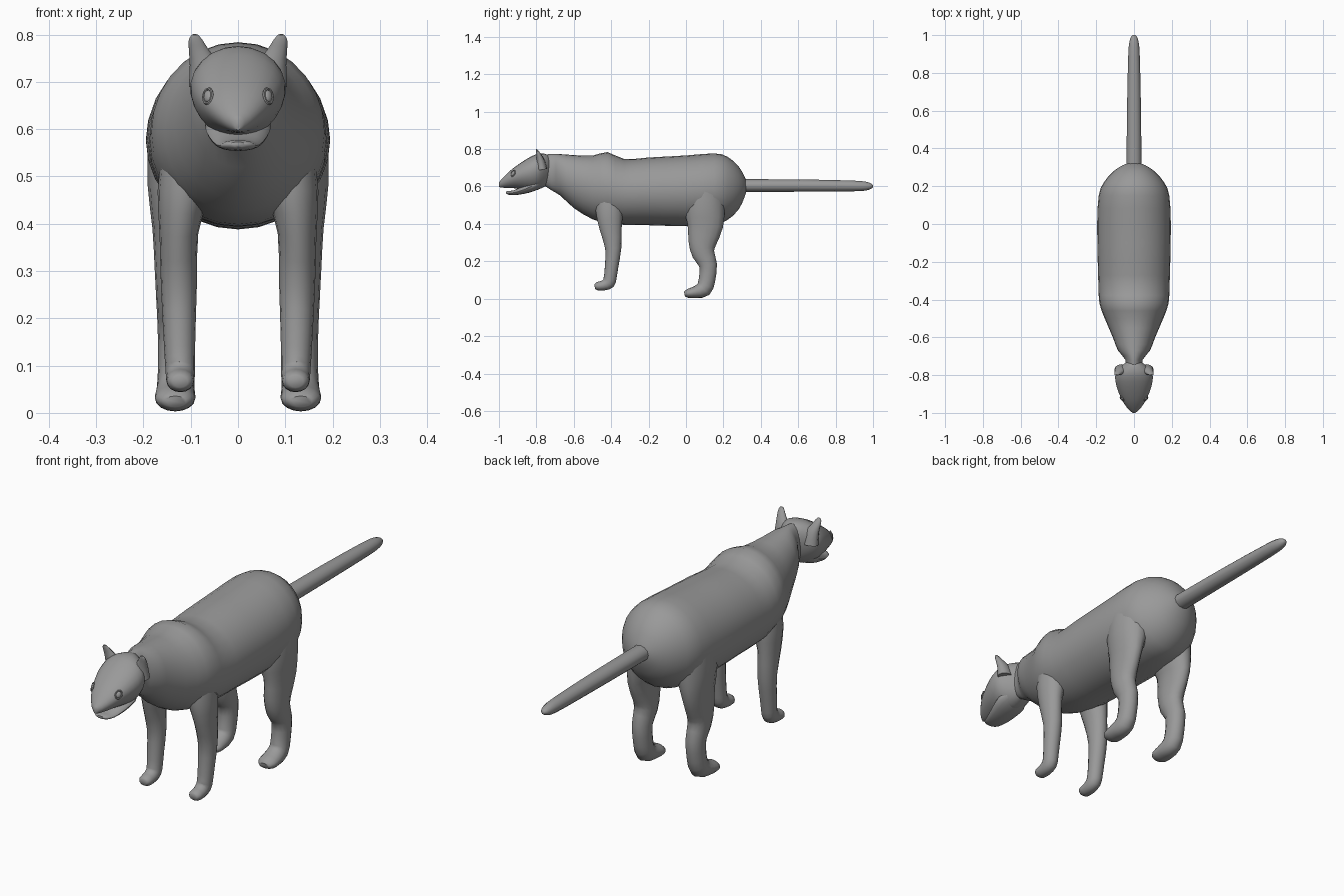
import bpy, bmesh, math
from mathutils import Vector, Matrix

if "Cube" in bpy.data.objects:
    bpy.data.objects.remove(bpy.data.objects["Cube"])

grey = bpy.data.materials.new("plain grey")
grey.diffuse_color = (0.32, 0.32, 0.32, 1)
grey.use_nodes = True
grey.node_tree.nodes["Principled BSDF"].inputs["Base Color"].default_value = grey.diffuse_color


def finish(name, bm, mirror=False):
    bmesh.ops.recalc_face_normals(bm, faces=bm.faces)
    me = bpy.data.meshes.new(name)
    bm.to_mesh(me)
    bm.free()
    me.materials.append(grey)
    ob = bpy.data.objects.new(name, me)
    bpy.context.collection.objects.link(ob)
    if mirror:
        ob.modifiers.new("Mirror", "MIRROR").use_mirror_merge = False
    bpy.ops.object.select_all(action='DESELECT')
    ob.select_set(True)
    bpy.context.view_layer.objects.active = ob
    bpy.ops.object.shade_smooth_by_angle(angle=math.radians(50))
    return ob


def smooth(st, n):
    """Catmull-Rom interpolation of stations, n steps per span."""
    out = []
    for i in range(len(st) - 1):
        p = [st[max(i - 1, 0)], st[i], st[i + 1], st[min(i + 2, len(st) - 1)]]
        for k in range(n):
            t = k / n
            out.append([0.5 * (2 * b + (c - a) * t + (2 * a - 5 * b + 4 * c - d) * t * t
                               + (3 * b - a - 3 * c + d) * t ** 3) for a, b, c, d in zip(*p)])
    return out + [list(st[-1])]


def loft(name, st, sides=20, steps=2, upright=False, taper=0, mirror=False):
    """Rings along a path: (x, y, z, half width in x, half depth)."""
    st = smooth(st, steps)
    bm = bmesh.new()
    rings = []
    for i, (x, y, z, rx, rd) in enumerate(st):
        a, b = st[max(i - 1, 0)], st[min(i + 1, len(st) - 1)]
        t = Vector((0, b[1] - a[1], b[2] - a[2])).normalized()
        v = Vector((0, 0, 1)) if upright else Vector((0, -t.z, t.y))
        ring = []
        for k in range(sides):
            w = 2 * math.pi * k / sides
            s = math.sin(w)
            p = Vector((x + rx * math.cos(w) * (1 + taper * s), y, z)) + v * rd * s
            ring.append(bm.verts.new(p))
        rings.append(ring)
    for r, q in zip(rings, rings[1:]):
        for k in range(sides):
            j = (k + 1) % sides
            bm.faces.new((r[k], r[j], q[j], q[k]))
    bm.faces.new(rings[0])
    bm.faces.new(rings[-1])
    return finish(name, bm, mirror)


def spine(rows):
    """(y, top, bottom, half width) to centred stations."""
    return [(0, y, (t + b) / 2, w, (t - b) / 2) for y, t, b, w in rows]


# Neck, shoulders, barrel and rump
loft("body", spine([
    (-0.78, .765, .62, .05), (-0.72, .775, .58, .045), (-0.67, .773, .55, .085),
    (-0.60, .768, .485, .112), (-0.50, .765, .425, .155), (-0.42, .784, .405, .183),
    (-0.33, .747, .395, .188), (-0.20, .755, .393, .192), (0.0, .766, .388, .195),
    (0.15, .777, .398, .187), (0.22, .76, .42, .160), (0.28, .71, .475, .108),
    (0.312, .655, .54, .058), (0.322, .63, .575, .03)]), 28, 2, True)

# Skull with muzzle
loft("head", spine([
    (-1.0, .622, .598, .006), (-0.985, .64, .594, .026), (-0.95, .676, .592, .053),
    (-0.91, .708, .59, .074), (-0.86, .742, .582, .092), (-0.81, .769, .578, .1),
    (-0.775, .776, .59, .088), (-0.74, .77, .61, .052), (-0.72, .74, .65, .025)]),
    24, 2, True, .14)

# Lower jaw, open below the muzzle
loft("lower_jaw", spine([
    (-0.962, .573, .563, .016), (-0.95, .577, .556, .034), (-0.92, .58, .554, .045),
    (-0.87, .605, .56, .06), (-0.81, .64, .576, .07), (-0.77, .65, .60, .05)]),
    16, 2, True)

# Tail
loft("tail", [(0, .27, .605, .04, .034), (0, .6, .605, .037, .033), (0, .88, .603, .031, .029),
              (0, .96, .602, .025, .024), (0, .99, .602, .016, .014), (0, 1.0, .602, .006, .005)],
     12, 2, True)

# Ears
loft("ear", [(.066, -.77, .69, .038, .028), (.07, -.777, .735, .032, .022),
             (.083, -.787, .768, .021, .013), (.09, -.796, .79, .014, .007),
             (.091, -.80, .8, .006, .003)], 12, 2, mirror=True)

# Front legs, shoulder to paw
loft("front_leg", [
    (.105, -.41, .56, .055, .07), (.115, -.41, .47, .055, .073), (.125, -.403, .38, .041, .06),
    (.125, -.389, .27, .038, .043), (.124, -.398, .17, .034, .036), (.123, -.405, .115, .032, .034),
    (.122, -.414, .086, .031, .035), (.122, -.442, .071, .03, .027),
    (.122, -.475, .067, .028, .022), (.122, -.488, .066, .016, .012)], 16, 2, mirror=True)

# Hind legs, thigh to paw
loft("hind_leg", [
    (.105, .10, .58, .085, .11), (.118, .10, .48, .073, .108), (.133, .103, .39, .048, .095),
    (.132, .088, .30, .044, .075), (.131, .093, .24, .042, .06), (.131, .118, .18, .039, .048),
    (.131, .112, .10, .038, .044), (.132, .094, .052, .04, .044), (.133, .05, .035, .043, .032),
    (.133, .01, .028, .04, .024), (.133, -.008, .024, .024, .012)], 16, 2, mirror=True)


# Eyes with raised almond lids
out = Vector((.72, -.62, .3)).normalized()
side = Vector((0, 0, 1)).cross(out).normalized()
up = out.cross(side)
frame = Matrix((side, up, out)).transposed().to_4x4()
frame.translation = Vector((.064, -.925, .67))
lean = Matrix.Rotation(math.radians(-25), 4, 'Z')
bm = bmesh.new()
bmesh.ops.create_uvsphere(bm, u_segments=12, v_segments=8, radius=1)
bm.transform(frame @ lean @ Matrix.Diagonal((.011, .014, .006, 1)))
finish("eye", bm, True)

bm = bmesh.new()
rows = [[bm.verts.new((math.cos(a) * (.013 + .003 * math.cos(b)),
                       math.sin(a) * (.017 + .003 * math.cos(b)), .003 * math.sin(b)))
         for b in (k * math.pi / 3 for k in range(6))]
        for a in (k * math.pi / 8 for k in range(16))]
for i in range(16):
    for k in range(6):
        r, q, j = rows[i], rows[(i + 1) % 16], (k + 1) % 6
        bm.faces.new((r[k], r[j], q[j], q[k]))
bm.transform(frame @ lean)
finish("eyelid", bm, True)
